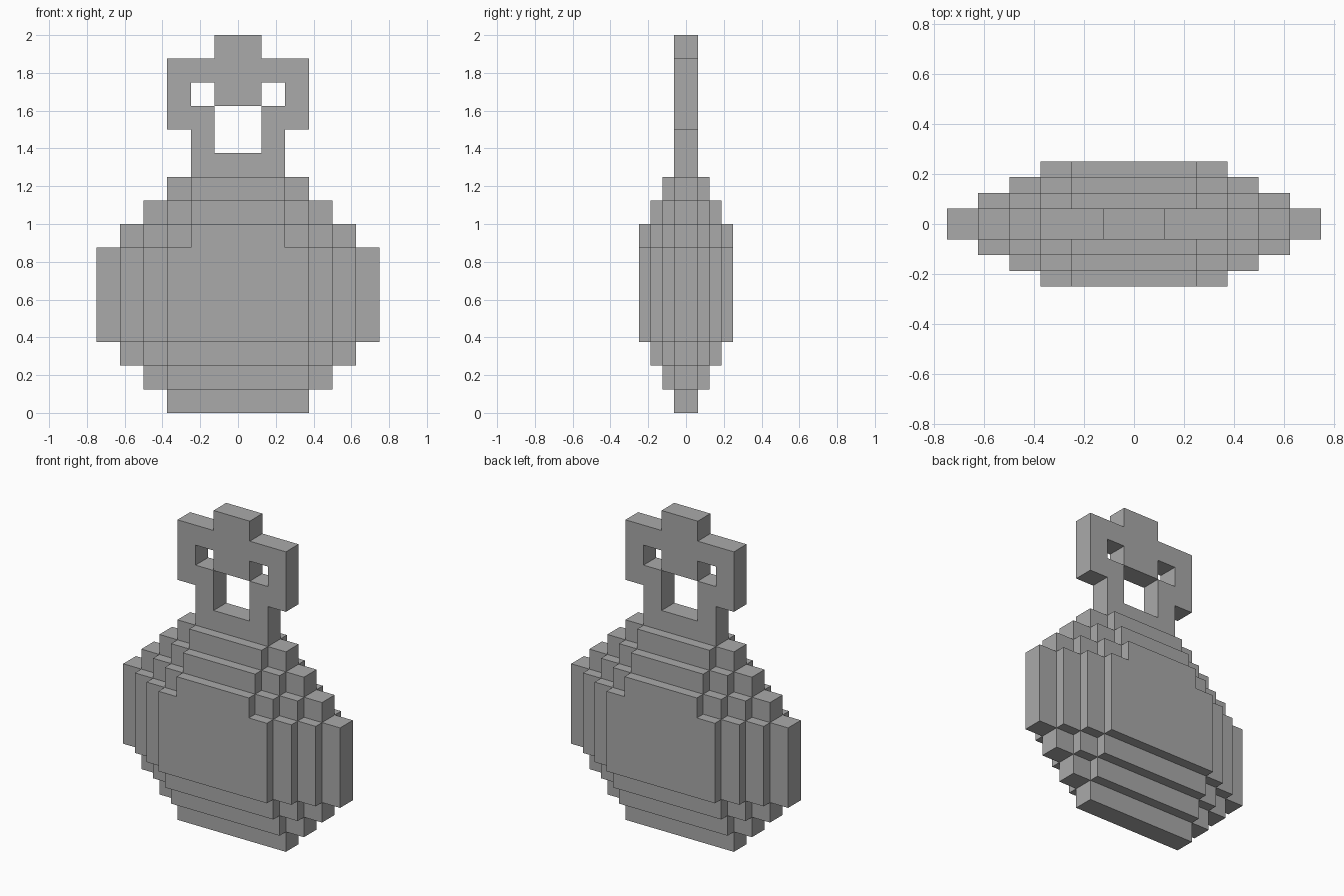
import bpy
import bmesh
from mathutils import Vector

if "Cube" in bpy.data.objects:
    bpy.data.objects.remove(bpy.data.objects["Cube"], do_unlink=True)

CELL = 0.125          # block width and height
HALF_DEPTH = 0.0625   # depth of one layer
GREY = (0.4, 0.4, 0.4, 1.0)

grey = bpy.data.materials.new("plain_grey")
grey.use_nodes = True
grey.diffuse_color = GREY
grey.node_tree.nodes["Principled BSDF"].inputs["Base Color"].default_value = GREY


def build_blocks(name, cells):
    """One closed mesh from the exposed faces of blocks at (column, layer, row)."""
    bm = bmesh.new()
    size = Vector((CELL, HALF_DEPTH, CELL))
    for cell in cells:
        for axis in range(3):
            for side in (0, 1):
                neighbour = list(cell)
                neighbour[axis] += 2 * side - 1
                if tuple(neighbour) in cells:
                    continue
                u, v = (axis + 1) % 3, (axis + 2) % 3
                corners = []
                for a, b in ((0, 0), (1, 0), (1, 1), (0, 1)):
                    p = Vector(cell)
                    p[axis] += side
                    p[u] += a
                    p[v] += b
                    corners.append(bm.verts.new(p * size))
                if not side:
                    corners.reverse()
                bm.faces.new(corners)
    bmesh.ops.remove_doubles(bm, verts=bm.verts[:], dist=0.001)
    # Merge flat areas into clean panels
    bmesh.ops.dissolve_limit(bm, angle_limit=0.01, verts=bm.verts[:], edges=bm.edges[:])
    mesh = bpy.data.meshes.new(name)
    bm.to_mesh(mesh)
    bm.free()
    mesh.materials.append(grey)
    obj = bpy.data.objects.new(name, mesh)
    bpy.context.collection.objects.link(obj)


# Round bottle body: each layer outward is one block narrower and one row shorter
half_widths = [3, 4, 5, 6, 6, 6, 6, 5, 4, 3]
body = set()
for layer in range(4):
    for row in range(layer, len(half_widths) - max(layer - 1, 0)):
        half = half_widths[row] - layer
        for column in range(-half, half):
            body.add((column, layer, row))
            body.add((column, -1 - layer, row))
build_blocks("bottle_body", body)

# Neck and pierced top plate, listed from the bottom row up
neck_rows = [
    " #### ",
    " #  # ",
    "##  ##",
    "# ## #",
    "######",
    "  ##  ",
]
neck = {(column - 3, layer, len(half_widths) + row)
        for row, line in enumerate(neck_rows)
        for column, mark in enumerate(line) if mark == "#"
        for layer in (-1, 0)}
build_blocks("neck_and_top_plate", neck)
